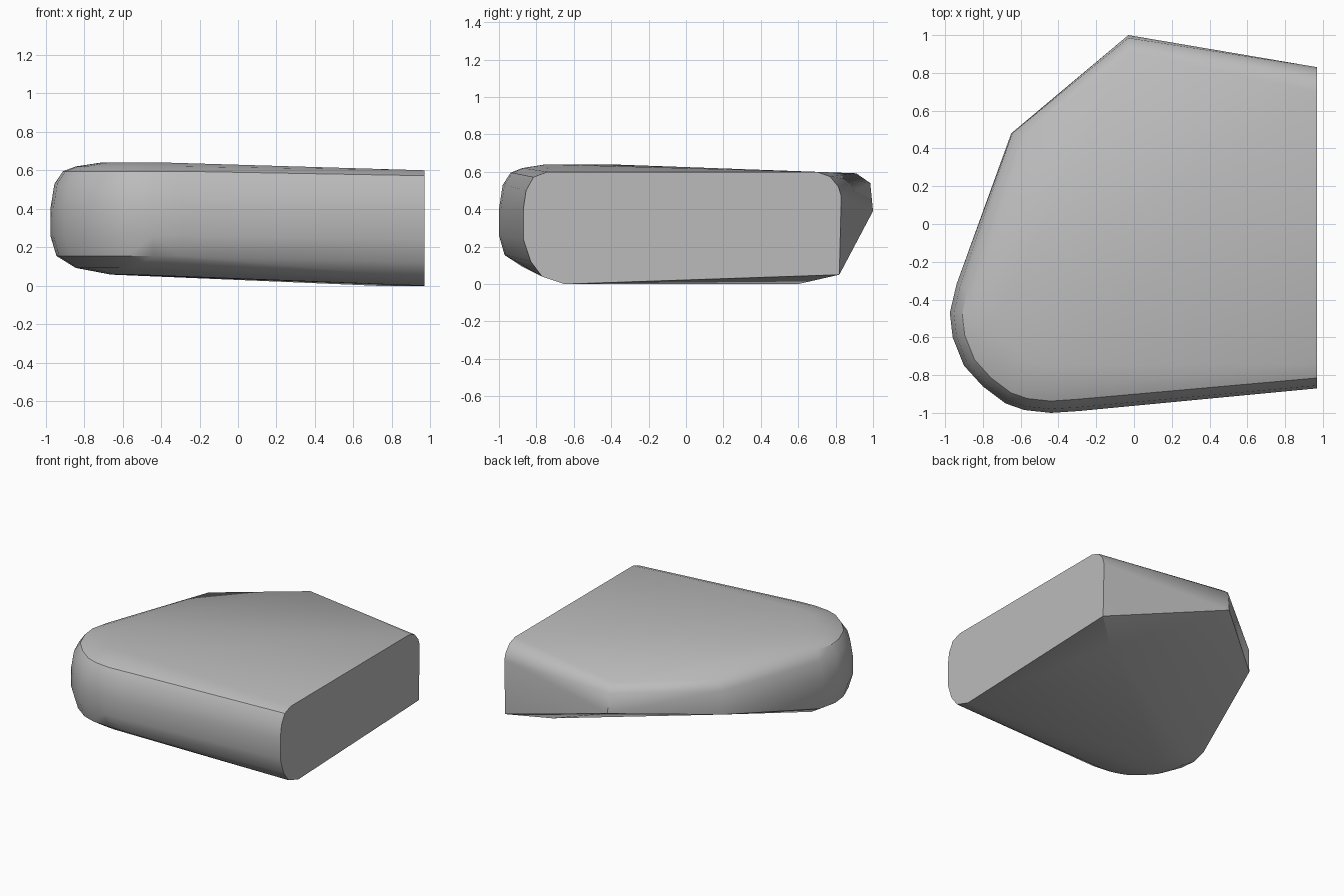
import bpy, bmesh
from mathutils import Vector

if "Cube" in bpy.data.objects:
    bpy.data.objects.remove(bpy.data.objects["Cube"], do_unlink=True)

grey = bpy.data.materials.new("stone grey")
grey.use_nodes = True
colour = (0.5, 0.5, 0.5, 1)
grey.diffuse_color = colour
grey.node_tree.nodes["Principled BSDF"].inputs["Base Color"].default_value = colour

points = []

# Rounded front corner: outline drawn in towards its centre at each height
centre = Vector((-0.45, -0.5))
arc = [(-0.29, -0.99), (-0.44, -1), (-0.58, -0.985), (-0.68, -0.95), (-0.8, -0.86),
       (-0.9, -0.75), (-0.96, -0.6), (-0.975, -0.47), (-0.94, -0.32)]
layers = [(0, 0.26), (0, 0.4), (0.04, 0.53), (0.125, 0.595), (0.25, 0.62), (0.5, 0.64),
          (0.06, 0.155), (0.25, 0.093), (0.6, 0.058)]
for inset, z in layers:
    for p in arc:
        q = Vector(p).lerp(centre, inset)
        points.append((q.x, q.y, z))

# Flat end section
end = [(-0.87, 0.24), (-0.87, 0.4), (-0.855, 0.5), (-0.815, 0.572), (-0.74, 0.6),
       (0.7, 0.6), (0.77, 0.575), (0.815, 0.52), (0.83, 0.47), (0.82, 0.05),
       (-0.65, 0), (-0.77, 0.04), (-0.83, 0.12)]
points += [(0.97, y, z) for y, z in end]

# Back corner, side corner and underside point
points += [(-0.03, 1, 0.39), (-0.03, 0.985, 0.54), (-0.02, 0.91, 0.592),
           (-0.65, 0.48, 0.35), (-0.645, 0.48, 0.53), (-0.58, 0.47, 0.6),
           (0.72, 0.6, 0)]

# Wrap the points in a closed shell
bm = bmesh.new()
for p in points:
    bm.verts.new(p)
bmesh.ops.convex_hull(bm, input=bm.verts)
bmesh.ops.delete(bm, geom=[v for v in bm.verts if not v.link_faces], context='VERTS')
bmesh.ops.dissolve_limit(bm, angle_limit=0.01, verts=bm.verts, edges=bm.edges)
bmesh.ops.recalc_face_normals(bm, faces=bm.faces)
mesh = bpy.data.meshes.new("stone_block")
bm.to_mesh(mesh)
bm.free()
mesh.materials.append(grey)
block = bpy.data.objects.new("stone_block", mesh)
bpy.context.collection.objects.link(block)

bpy.ops.object.select_all(action='DESELECT')
block.select_set(True)
bpy.context.view_layer.objects.active = block
bpy.ops.object.shade_smooth_by_angle(angle=0.55)
